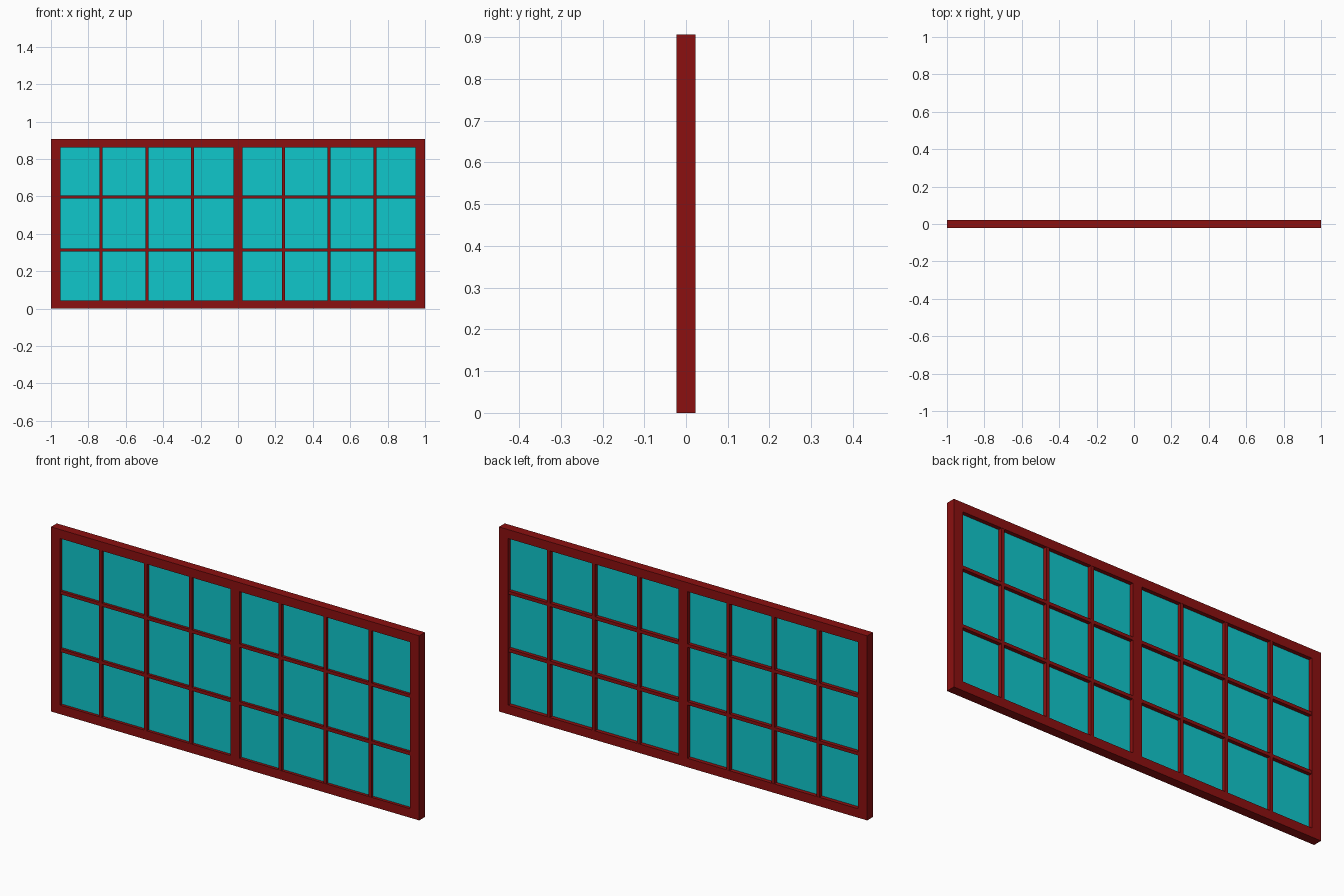
import bpy

if "Cube" in bpy.data.objects:
    bpy.data.objects.remove(bpy.data.objects["Cube"], do_unlink=True)

WIDTH, HEIGHT, DEPTH = 2.0, 0.906, 0.045
SIDE, RAIL, BAR = 0.05, 0.044, 0.016


def material(name, colour):
    mat = bpy.data.materials.new(name)
    mat.use_nodes = True
    mat.diffuse_color = colour
    mat.node_tree.nodes["Principled BSDF"].inputs["Base Color"].default_value = colour
    return mat


red = material("dark_red_paint", (0.26, 0.005, 0.005, 1))
teal = material("teal_glass", (0.005, 0.57, 0.6, 1))


def box(name, x, z, y, mat):
    """Axis-aligned box from (low, high) pairs."""
    spans = (x, y, z)
    bpy.ops.mesh.primitive_cube_add(size=1, location=[(a + b) / 2 for a, b in spans])
    obj = bpy.context.object
    obj.name = name
    obj.scale = [b - a for a, b in spans]
    bpy.ops.object.transform_apply(location=False, rotation=False, scale=True)
    obj.data.materials.append(mat)
    return obj


full = (-DEPTH / 2, DEPTH / 2)
inner_x = WIDTH / 2 - SIDE
inner_z = (RAIL, HEIGHT - RAIL)

# Outer frame: rails across the full width, stiles between them
box("bottom_rail", (-WIDTH / 2, WIDTH / 2), (0, RAIL), full, red)
box("top_rail", (-WIDTH / 2, WIDTH / 2), (HEIGHT - RAIL, HEIGHT), full, red)
box("right_stile", (-WIDTH / 2, -inner_x), inner_z, full, red)
box("left_stile", (inner_x, WIDTH / 2), inner_z, full, red)
box("centre_mullion", (-0.024, 0.024), inner_z, full, red)

# Glazing bars, flush with the frame on both faces
bar_y = (full[0] + 0.001, full[1] - 0.001)
for side, label in ((-1, "right"), (1, "left")):
    for i, offset in enumerate((0.244, 0.487, 0.732)):
        x = side * offset
        box(f"{label}_upright_bar_{i + 1}", (x - BAR / 2, x + BAR / 2), inner_z, bar_y, red)
    ends = sorted((side * 0.024, side * inner_x))
    for i, z in enumerate((0.313, 0.596)):
        box(f"{label}_cross_bar_{i + 1}", ends, (z - BAR / 2, z + BAR / 2),
            (bar_y[0] + 0.0005, bar_y[1] - 0.0005), red)
    # Glass sheet behind the bars of each half
    box(f"{label}_glass", ends, inner_z, (-0.008, 0.003), teal)
